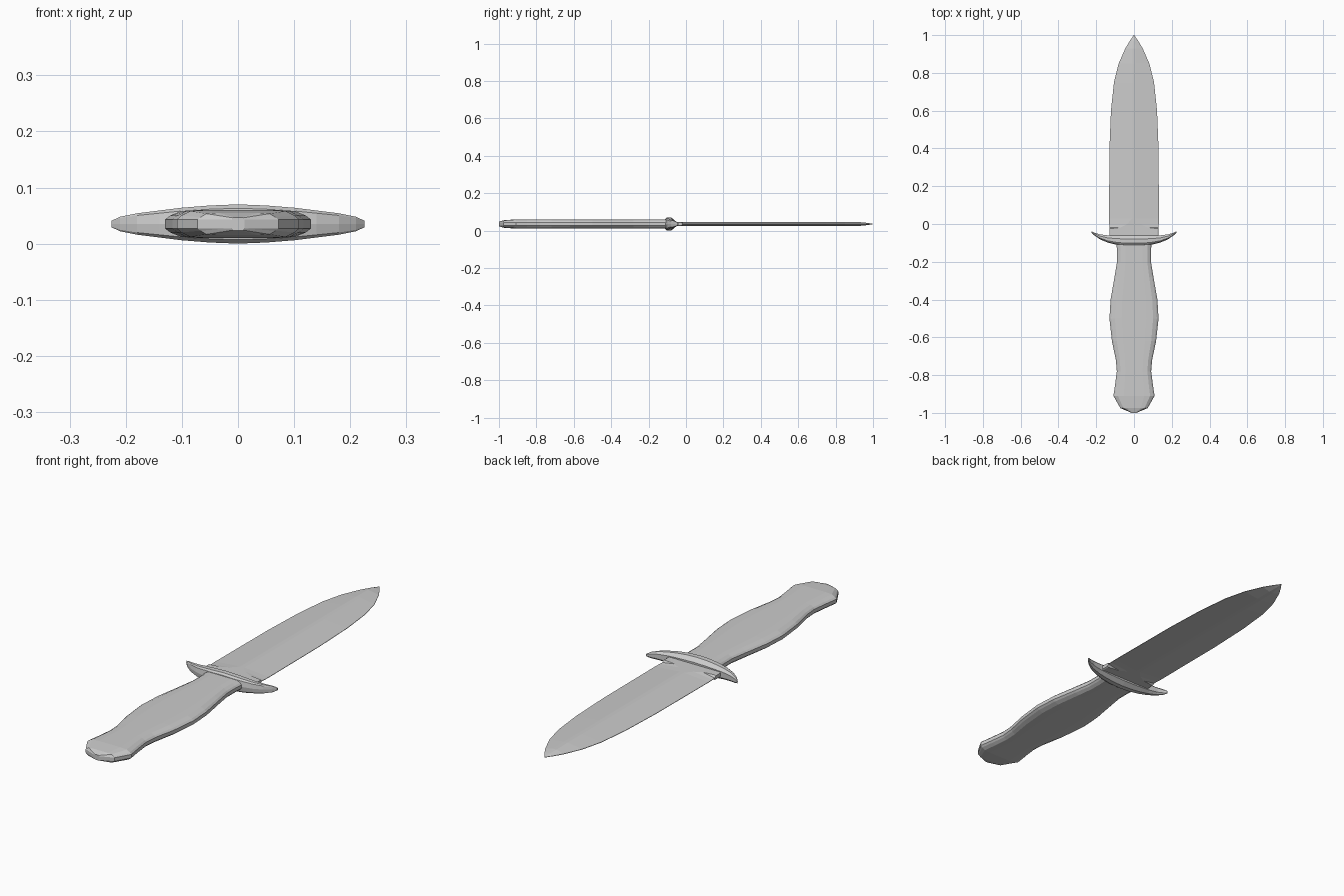
import bpy, bmesh

if "Cube" in bpy.data.objects:
    bpy.data.objects.remove(bpy.data.objects["Cube"], do_unlink=True)

MID = 0.035  # height of the symmetry plane

steel = bpy.data.materials.new("plain_grey")
steel.use_nodes = True
grey = (0.6, 0.6, 0.6, 1)
steel.diffuse_color = grey
steel.node_tree.nodes["Principled BSDF"].inputs["Base Color"].default_value = grey


def loft(name, rings):
    """Skin a row of equal-length closed rings and cap both ends."""
    bm = bmesh.new()
    rows = [[bm.verts.new(p) for p in ring] for ring in rings]
    n = len(rows[0])
    for a, b in zip(rows, rows[1:]):
        for i in range(n):
            j = (i + 1) % n
            bm.faces.new((a[i], a[j], b[j], b[i]))
    bm.faces.new(rows[0])
    bm.faces.new(rows[-1][::-1])
    bmesh.ops.remove_doubles(bm, verts=bm.verts, dist=0.0002)
    bmesh.ops.recalc_face_normals(bm, faces=bm.faces)
    mesh = bpy.data.meshes.new(name)
    bm.to_mesh(mesh)
    bm.free()
    mesh.materials.append(steel)
    obj = bpy.data.objects.new(name, mesh)
    bpy.context.collection.objects.link(obj)
    return obj


def mirrored_ring(y, quarter):
    """Full cross-section from one quarter, listed from the side to the top."""
    top = quarter + [(-x, z) for x, z in reversed(quarter)]
    full = top + [(x, -z) for x, z in reversed(top)]
    return [(x, y, MID + z) for x, z in full]


# Blade: y, half width, half width of the flat, edge thickness, half thickness
blade = [
    (-0.09, 0.13, 0.125, 0.008, 0.011),
    (-0.025, 0.13, 0.125, 0.008, 0.011),
    (-0.018, 0.13, 0.07, 0.001, 0.011),
    (0.0, 0.131, 0.036, 0.001, 0.011),
    (0.03, 0.132, 0.009, 0.001, 0.011),
    (0.4, 0.13, 0.009, 0.001, 0.011),
    (0.6, 0.122, 0.009, 0.001, 0.011),
    (0.75, 0.106, 0.009, 0.001, 0.011),
    (0.85, 0.081, 0.009, 0.001, 0.011),
    (0.93, 0.046, 0.009, 0.001, 0.010),
    (0.97, 0.022, 0.004, 0.001, 0.006),
    (1.0, 0.001, 0.0005, 0.0005, 0.001),
]
loft("blade", [mirrored_ring(y, [(w, e), (s, t)]) for y, w, s, e, t in blade])

# Handle: y, half width, half thickness
handle = [
    (-1.0, 0.012, 0.012), (-0.975, 0.072, 0.02), (-0.91, 0.109, 0.025),
    (-0.85, 0.1, 0.025), (-0.78, 0.091, 0.025), (-0.72, 0.096, 0.025),
    (-0.62, 0.117, 0.025), (-0.5, 0.13, 0.025), (-0.4, 0.124, 0.025),
    (-0.28, 0.103, 0.025), (-0.2, 0.09, 0.025), (-0.14, 0.09, 0.025),
    (-0.09, 0.094, 0.025),
]
loft("handle", [
    mirrored_ring(y, [(w, 0.008), (w * 0.93, 0.6 * h), (w * 0.78, 0.92 * h), (w * 0.5, h)])
    for y, w, h in handle])

# Guard: x, handle-side y, blade-side y, half height
guard = [
    (0.0, -0.115, -0.06, 0.035), (0.05, -0.115, -0.06, 0.033),
    (0.1, -0.108, -0.06, 0.029), (0.14, -0.098, -0.06, 0.024),
    (0.18, -0.081, -0.055, 0.019), (0.21, -0.06, -0.046, 0.013),
    (0.225, -0.045, -0.039, 0.006),
]


def guard_ring(x, front, back, h):
    d = back - front
    upper = [(front + 0.08 * d, 0.8 * h), (front + 0.25 * d, h),
             (front + 0.65 * d, h), (back, 0.55 * h)]
    loop = [(front, 0)] + upper + [(y, -z) for y, z in reversed(upper)]
    return [(x, y, MID + z) for y, z in loop]


stations = [(-x, f, b, h) for x, f, b, h in reversed(guard[1:])] + guard
loft("guard", [guard_ring(*s) for s in stations])
